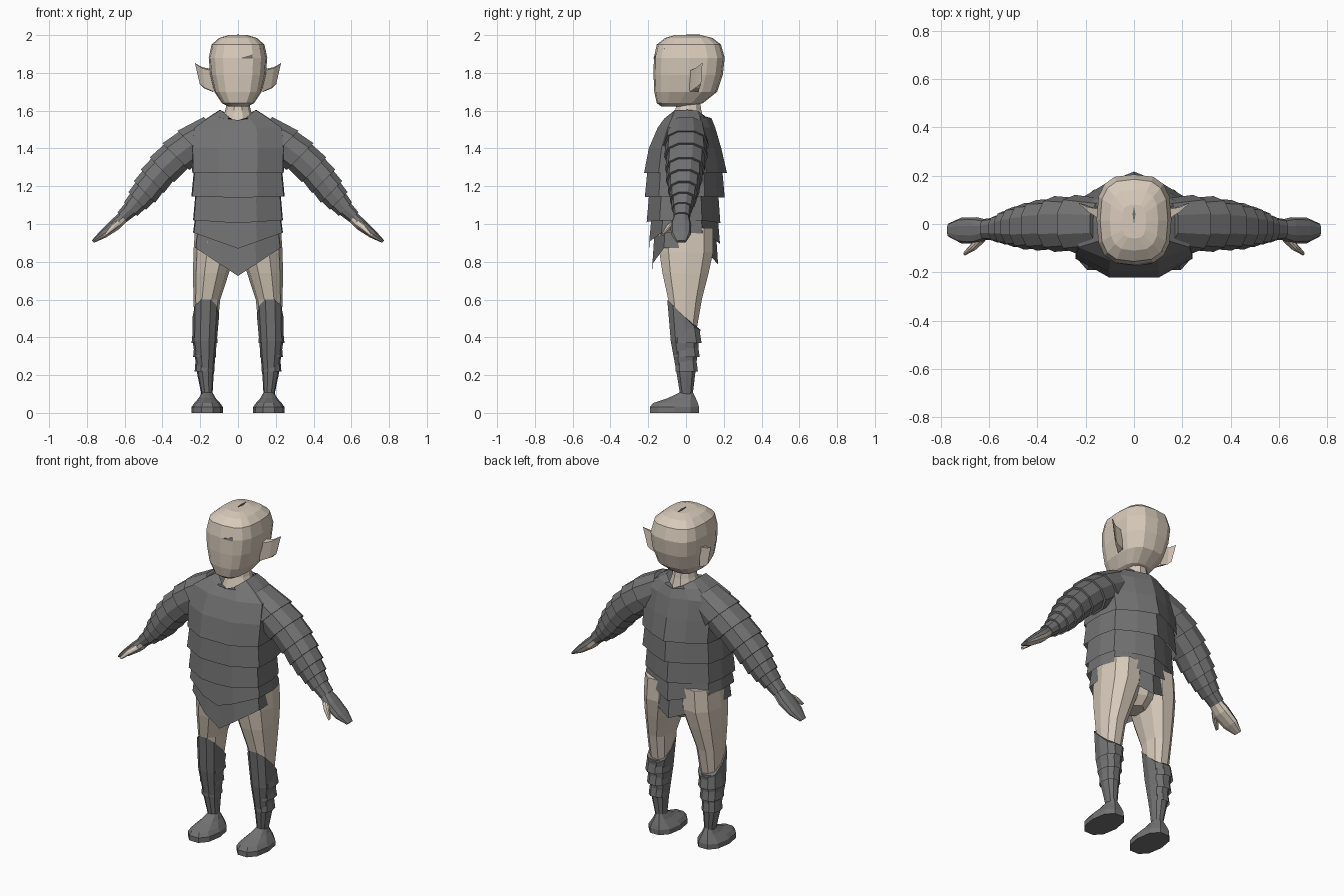
import bpy, bmesh, math
from mathutils import Vector
from mathutils.bvhtree import BVHTree

if "Cube" in bpy.data.objects:
    bpy.data.objects.remove(bpy.data.objects["Cube"])


def material(name, rgb):
    m = bpy.data.materials.new(name)
    m.diffuse_color = (*rgb, 1)
    m.use_nodes = True
    m.node_tree.nodes["Principled BSDF"].inputs["Base Color"].default_value = m.diffuse_color
    return m


SKIN = material("pale skin", (0.68, 0.59, 0.49))
GREY = material("dark grey armour", (0.17, 0.17, 0.17))
HALF = [(0, -1), (.42, -1), (.98, -.65), (1, 0), (.9, .5), (.45, .8), (0, 1)]
TORSO = HALF + [(-x, y) for x, y in HALF[-2:0:-1]]


def superellipse(n, e):
    pts = []
    for i in range(n):
        a = 2 * math.pi * i / n
        c, s = math.cos(a), math.sin(a)
        pts.append((math.copysign(abs(c) ** (2 / e), c), math.copysign(abs(s) ** (2 / e), s)))
    return pts


def ring(profile, z, cx, rx, yf, yb, dip_f=0, dip_b=0):
    """Level cross-section; the dips pull its middle down into a V."""
    mid, ry = (yf + yb) / 2, (yb - yf) / 2
    pts = []
    for px, py in profile:
        dip = dip_f if py < 0 else dip_b
        pts.append(Vector((cx + rx * px, mid + ry * py, z - dip * (1 - abs(px)))))
    return pts


def loft(name, rings, mats, caps=True, mirror=False, rule=None):
    bm = bmesh.new()
    vs = [[bm.verts.new(p) for p in r] for r in rings]
    n = len(rings[0])
    for a, b in zip(vs, vs[1:]):
        for i in range(n):
            bm.faces.new((a[i], a[(i + 1) % n], b[(i + 1) % n], b[i]))
    if caps:
        bm.faces.new(vs[0][::-1])
        bm.faces.new(vs[-1])
    bmesh.ops.recalc_face_normals(bm, faces=bm.faces)
    bm.normal_update()
    if rule:
        for f in bm.faces:
            f.material_index = rule(f)
    me = bpy.data.meshes.new(name)
    bm.to_mesh(me)
    bm.free()
    ob = bpy.data.objects.new(name, me)
    bpy.context.collection.objects.link(ob)
    for m in mats:
        me.materials.append(m)
    if mirror:
        ob.modifiers.new("mirror", 'MIRROR')
    return ob


# Head and neck
S16 = superellipse(16, 2.9)
head = loft("head", [ring(S16, z, 0, *r) for z, *r in [
    (1.622, .05, -.13, .02), (1.64, .085, -.155, .09), (1.70, .125, -.168, .165),
    (1.79, .147, -.172, .195), (1.88, .155, -.17, .205), (1.95, .14, -.155, .185),
    (1.985, .1, -.11, .14), (2.0, .05, -.06, .08)]], [SKIN])
loft("neck", [ring(superellipse(10, 2), z, 0, *r) for z, *r in [
    (1.66, .055, -.05, .075), (1.60, .068, -.06, .085), (1.54, .09, -.08, .1),
    (1.45, .12, -.11, .12)]], [SKIN])

# Pointed ears
loft("ear", [[Vector(p) for p in r] for r in [
    [(.135, .015, 1.81), (.135, .06, 1.82), (.135, .065, 1.70), (.13, .02, 1.70)],
    [(.19, .05, 1.825), (.19, .07, 1.83), (.182, .072, 1.72), (.175, .05, 1.72)],
    [(.226, .082, 1.85), (.228, .087, 1.852), (.202, .08, 1.74), (.2, .074, 1.74)]]],
    [SKIN], mirror=True)

# Thin dark creases laid on the brow and crown
tree = BVHTree.FromPolygons([v.co for v in head.data.vertices],
                            [p.vertices for p in head.data.polygons])


def crease(name, points, direction):
    d = Vector(direction)
    hits = [tree.ray_cast(Vector(p) - d * 3, d)[0] for p in points]
    loft(name, [[h - d * .004 for h in hits], [h + d * .003 for h in hits]], [GREY])


crease("brow_crease", [(.01, 0, 1.878), (.075, 0, 1.875), (.12, 0, 1.93), (.07, 0, 1.895)], (0, 1, 0))
crease("crown_crease", [(-.006, .04, 0), (0, 0, 0), (.006, .04, 0), (0, .075, 0)], (0, 0, -1))

# Chest shell with V collar, then overlapping waist bands
loft("chest_armour", [
    ring(TORSO, 1.27, 0, .242, -.222, .217),
    ring(TORSO, 1.40, 0, .245, -.197, .187),
    ring(TORSO, 1.51, 0, .235, -.15, .155),
    ring(TORSO, 1.57, 0, .15, -.115, .135, .02, .01),
    ring(TORSO, 1.605, 0, .095, -.095, .115, .075, .06)], [GREY], caps=False)
BANDS = [  # top z, bottom z, rx, front y, back y, top dips, bottom dips
    (1.30, 1.145, .247, -.218, .205, 0, 0, .005, .005),
    (1.18, 1.02, .238, -.208, .182, 0, 0, .015, .015),
    (1.06, .955, .238, -.195, .180, .015, .015, .085, .06),
    (1.00, .875, .228, -.178, .170, .04, .04, .15, .09)]
for i, (z0, z1, rx, yf, yb, a, b, c, d) in enumerate(BANDS):
    loft(f"waist_band_{i + 1}", [
        ring(TORSO, z0, 0, rx * .94, yf * .93, yb * .93, a, b),
        ring(TORSO, z1, 0, rx, yf, yb, c, d)], [GREY], caps=False)

# Hips and legs
S10 = superellipse(10, 2.3)
loft("hips", [ring(TORSO, z, 0, *r) for z, *r in [
    (1.1, .2, -.16, .15), (.88, .2, -.13, .14), (.80, .12, -.10, .115),
    (.755, .045, -.06, .07)]], [SKIN])
loft("thigh", [ring(S10, *r) for r in [
    (.98, .115, .112, -.145, .15), (.85, .124, .112, -.147, .15),
    (.74, .143, .095, -.13, .125), (.60, .165, .071, -.098, .088),
    (.42, .17, .058, -.07, .055)]], [SKIN], mirror=True)

# Greaves: top edge slopes from high at the front to low at the back
top = ring(S10, 0, .17, .07, -.103, .08)
for p in top:
    p.z = min(.605, max(.44, .5 - p.y))
loft("greave", [top] + [ring(S10, *r) for r in [
    (.38, .176, .064, -.084, .072), (.20, .172, .043, -.05, .05),
    (.08, .163, .027, -.03, .035)]], [GREY], mirror=True)
for i in range(3):
    z, k = .45 - .075 * i, 1 - .12 * i
    loft(f"calf_band_{i + 1}", [
        ring(S10, z, .176, .062 * k, -.072 * k, .072 * k),
        ring(S10, z - .08, .177, .069 * k, -.076 * k, .086 * k)],
        [GREY], caps=False, mirror=True)

# Feet
loft("foot", [ring(S10, *r) for r in [
    (0, .163, .084, -.197, .075), (.03, .163, .084, -.197, .075),
    (.052, .163, .068, -.18, .068), (.078, .163, .045, -.10, .055),
    (.11, .163, .027, -.03, .038)]], [GREY], mirror=True)

# Arms: sloping cross-sections and overlapping flared bands
DOWN, UP = Vector((.71, 0, -.70)), Vector((.70, 0, .71))


def arm_ring(x, y, z, ry, rp, k=1.0, shift=0.0):
    c = Vector((x, y, z)) + DOWN * shift
    return [c + Vector((0, ry * k * px, 0)) + UP * (rp * k * py) for px, py in S10]


NODES = [(.12, 0, 1.49, .11, .11), (.235, 0, 1.425, .115, .108), (.32, 0, 1.365, .11, .10),
         (.395, -.005, 1.295, .10, .092), (.445, -.01, 1.235, .092, .087),
         (.487, -.012, 1.178, .08, .08), (.525, -.015, 1.13, .067, .066),
         (.56, -.02, 1.087, .053, .05), (.605, -.022, 1.045, .042, .035)]
for i, (a, b) in enumerate(zip(NODES, NODES[1:])):
    loft(f"arm_band_{i + 1}", [arm_ring(*a, k=.93, shift=-.01), arm_ring(*b, k=1.05, shift=.012)],
         [GREY], mirror=True)

# Hands: grey back, skin palm and thumb
loft("hand", [arm_ring(*r) for r in [
    (.59, -.022, 1.055, .035, .03), (.65, -.027, .997, .055, .034),
    (.715, -.027, .945, .053, .024), (.768, -.025, .907, .027, .009)]],
    [SKIN, GREY], mirror=True, rule=lambda f: int(f.normal.dot(UP) > -.2))
loft("thumb", [arm_ring(*r) for r in [
    (.625, -.05, 1.01, .025, .02), (.66, -.09, .985, .018, .018),
    (.70, -.122, .945, .008, .008)]], [SKIN], mirror=True)
